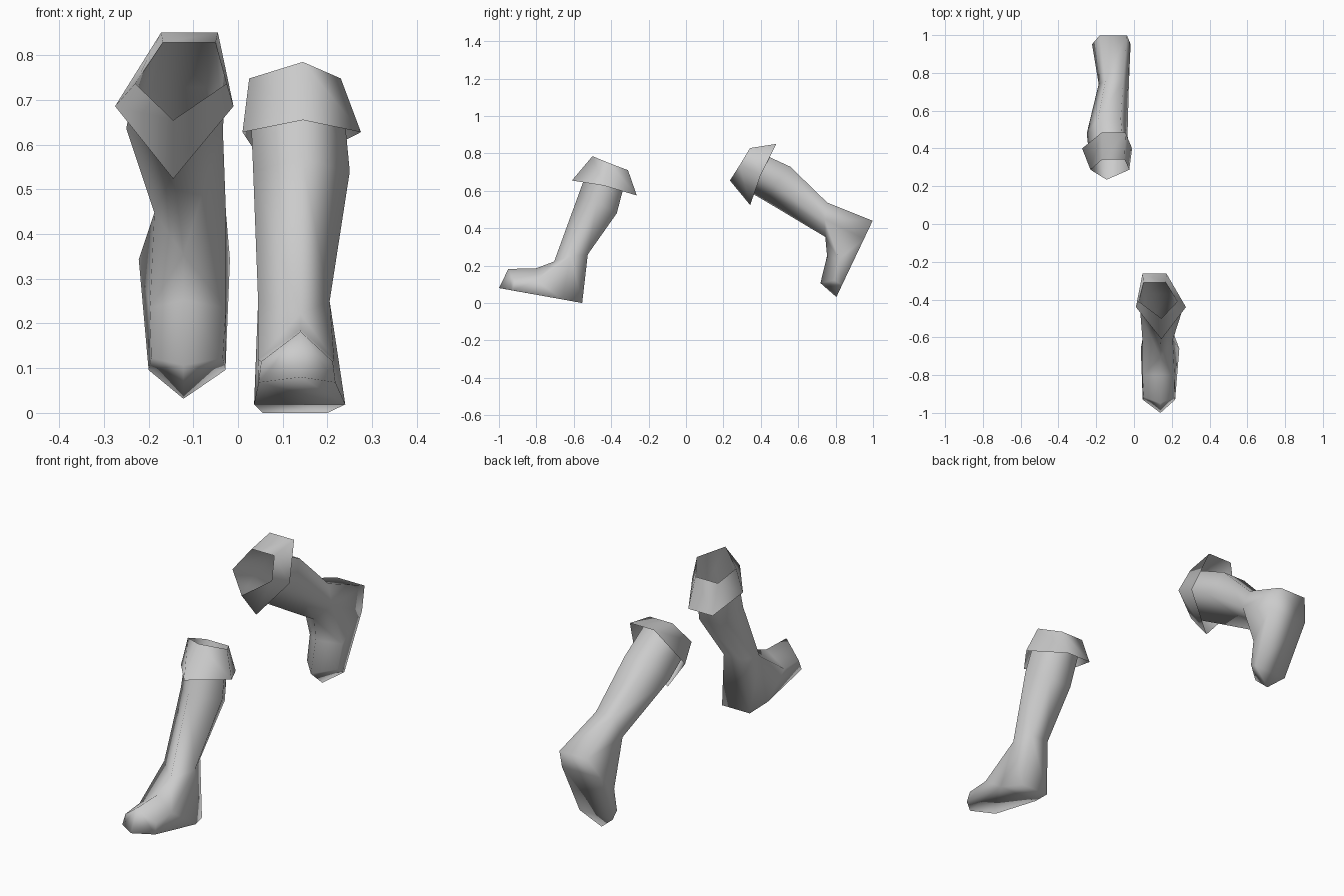
import bpy
import bmesh
import math

cube = bpy.data.objects.get("Cube")
if cube:
    bpy.data.objects.remove(cube, do_unlink=True)

grey = bpy.data.materials.new("light_grey")
grey.use_nodes = True
grey.diffuse_color = (0.6, 0.6, 0.6, 1)
grey.node_tree.nodes["Principled BSDF"].inputs["Base Color"].default_value = (0.6, 0.6, 0.6, 1)

HEEL = (-0.555, 0.0)      # turning point of the whole boot (y, z)
ANKLE = (-0.615, 0.24)    # turning point of the shaft

# Five-sided rings: front, side, back as (y, z), then x of
# inner side, front, outer side, outer back, inner back
RIM = ((-0.50, 0.785), (-0.41, 0.748), (-0.31, 0.71), (0.025, 0.145, 0.23, 0.168, 0.05))
CUFF_HEM = ((-0.61, 0.655), (-0.44, 0.628), (-0.263, 0.575), (0.01, 0.145, 0.275, 0.172, 0.045))
CALF = ((-0.578, 0.57), (-0.475, 0.54), (-0.37, 0.48), (0.034, 0.143, 0.25, 0.19, 0.07))
ANKLE_RING = ((-0.705, 0.222), (-0.615, 0.25), (-0.525, 0.26), (0.045, 0.14, 0.205, 0.17, 0.075))

# Foot points: inner x, outer x, y, z
FOOT_PAIRS = {
    "heel": (0.055, 0.20, -0.555, 0.0),
    "wide": (0.036, 0.24, -0.66, 0.019),
    "side": (0.045, 0.215, -0.80, 0.12),
    "toe_side": (0.052, 0.212, -0.915, 0.115),
    "toe_sole": (0.046, 0.218, -0.93, 0.068),
}
# Points on the middle line of the foot
FOOT_MIDDLE = {"instep": (0.14, -0.80, 0.186), "toe_top": (0.14, -0.95, 0.182), "tip": (0.14, -1.0, 0.08)}


def turn(y, z, pivot, angle):
    dy, dz = y - pivot[0], z - pivot[1]
    c, s = math.cos(angle), math.sin(angle)
    return pivot[0] + dy * c - dz * s, pivot[1] + dy * s + dz * c


def ring_points(ring):
    front, side, back, xs = ring
    return [(x, *p) for x, p in zip(xs, (side, front, side, back, back))]


def bridge(bm, a, b):
    for i in range(5):
        j = (i + 1) % 5
        bm.faces.new((a[i], a[j], b[j], b[i]))


def finish(bm, name):
    bmesh.ops.recalc_face_normals(bm, faces=bm.faces)
    mesh = bpy.data.meshes.new(name)
    bm.to_mesh(mesh)
    bm.free()
    mesh.materials.append(grey)
    mesh.shade_smooth()
    bpy.context.collection.objects.link(bpy.data.objects.new(name, mesh))


def make_boot(prefix, mirror, pitch, bend, foot_shift, heel_at):
    def put(bm, p, foot=False):
        x, y, z = p
        if foot:
            x -= foot_shift
        else:
            y, z = turn(y, z, ANKLE, bend)
        y, z = turn(y, z, HEEL, pitch)
        return bm.verts.new((x * mirror, y + heel_at[0] - HEEL[0], z + heel_at[1] - HEEL[1]))

    # Shaft from the rim to the ankle
    bm = bmesh.new()
    rim, calf = ([put(bm, p) for p in ring_points(r)] for r in (RIM, CALF))
    ankle = [put(bm, p, True) for p in ring_points(ANKLE_RING)]
    bridge(bm, rim, calf)
    bridge(bm, calf, ankle)

    # Foot, inner and outer halves by the same rule
    mid = {k: put(bm, p, True) for k, p in FOOT_MIDDLE.items()}
    halves = [{k: put(bm, (v[s], v[2], v[3]), True) for k, v in FOOT_PAIRS.items()} for s in (0, 1)]
    for f, a_side, a_back in ((halves[0], ankle[0], ankle[4]), (halves[1], ankle[2], ankle[3])):
        for face in (
            (ankle[1], mid["instep"], f["side"], a_side),
            (a_side, f["side"], f["wide"]),
            (a_side, f["wide"], f["heel"], a_back),
            (mid["instep"], mid["toe_top"], f["toe_side"], f["side"]),
            (f["side"], f["toe_side"], f["toe_sole"], f["wide"]),
            (mid["toe_top"], f["toe_side"], f["toe_sole"], mid["tip"]),
        ):
            bm.faces.new(face)

    # Back of the heel and the sole
    i, o = halves
    bm.faces.new((ankle[3], ankle[4], i["heel"], o["heel"]))
    bm.faces.new((i["heel"], o["heel"], o["wide"], i["wide"]))
    bm.faces.new((i["wide"], o["wide"], o["toe_sole"], mid["tip"], i["toe_sole"]))
    finish(bm, prefix + "_boot")

    # Flared cuff folded down from the rim
    bm = bmesh.new()
    rim, hem = ([put(bm, p) for p in ring_points(r)] for r in (RIM, CUFF_HEM))
    bridge(bm, rim, hem)
    finish(bm, prefix + "_cuff")


make_boot("left", 1, 0.0, 0.0, 0.0, HEEL)
make_boot("right", -1, math.radians(74.8), math.radians(5), 0.018, (0.998, 0.44))
